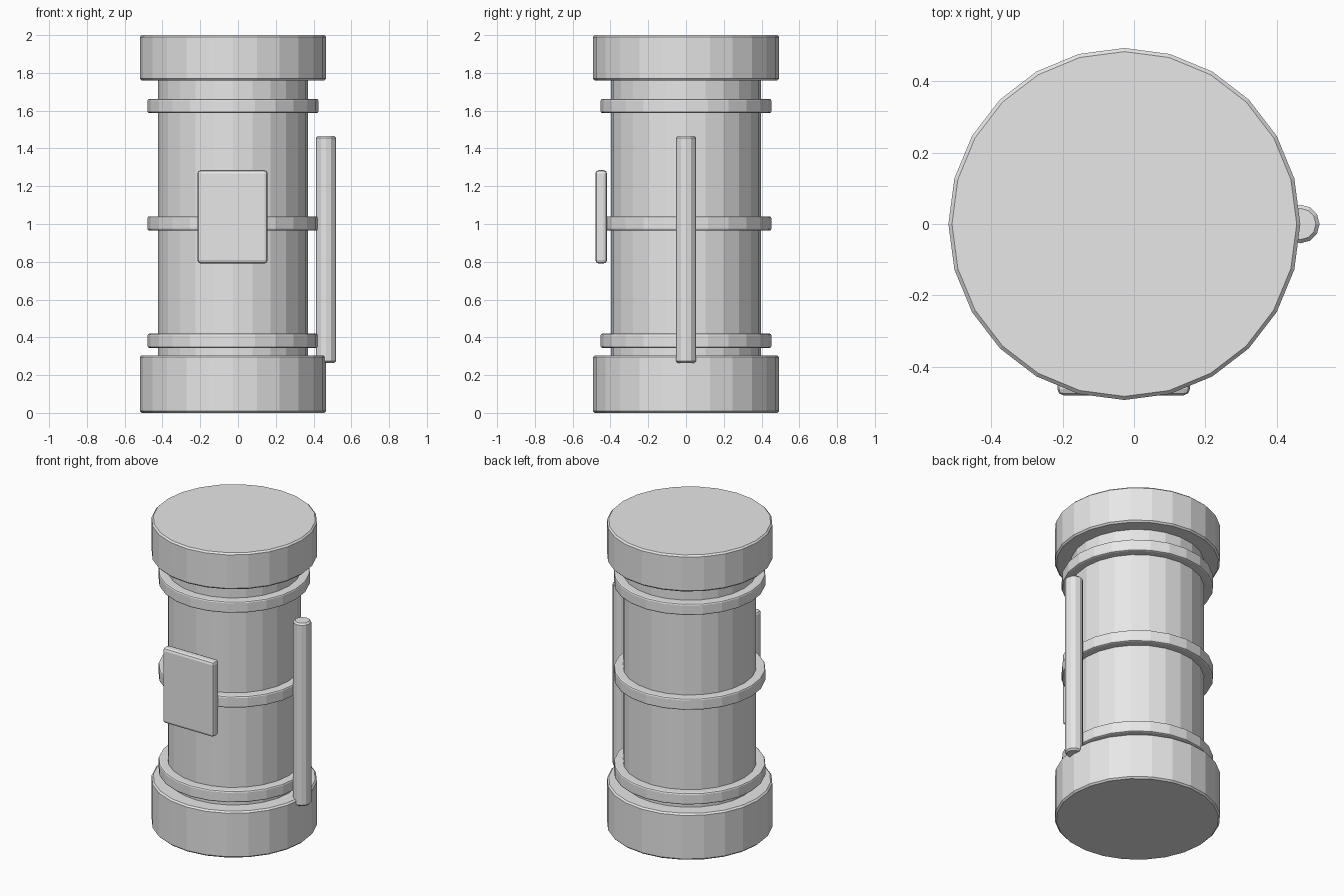
import bpy

if "Cube" in bpy.data.objects:
    bpy.data.objects.remove(bpy.data.objects["Cube"])

AXIS_X = -0.027  # the drum sits slightly left because the rod sticks out right

grey = bpy.data.materials.new("light_grey")
grey.diffuse_color = (0.8, 0.8, 0.8, 1)
grey.use_nodes = True
grey.node_tree.nodes["Principled BSDF"].inputs["Base Color"].default_value = grey.diffuse_color


def finish(name, bevel, segments):
    """Name the active object, colour it and soften its sharp edges."""
    ob = bpy.context.object
    ob.name = name
    ob.data.materials.append(grey)
    if bevel:
        mod = ob.modifiers.new("edge_bevel", 'BEVEL')
        mod.width = bevel
        mod.segments = segments
        mod.limit_method = 'ANGLE'
        mod.angle_limit = 0.8
    return ob


def cylinder(name, radius, z0, z1, x=AXIS_X, sides=24, bevel=0.01, segments=1):
    bpy.ops.mesh.primitive_cylinder_add(
        vertices=sides, radius=radius, depth=z1 - z0,
        location=(x, 0, (z0 + z1) / 2))
    return finish(name, bevel, segments)


# Main drum with its heavy end caps
cylinder("body", 0.397, 0.2, 1.85, bevel=0)
cylinder("base_cap", 0.493, 0.0, 0.305)
cylinder("top_cap", 0.493, 1.76, 2.0)

# Reinforcing bands
for name, z in (("lower_band", 0.382), ("middle_band", 1.003), ("upper_band", 1.625)):
    cylinder(name, 0.452, z - 0.038, z + 0.038, segments=2)

# Upright rod on the right side
cylinder("side_rod", 0.054, 0.265, 1.465, x=0.466, sides=12)

# Front panel
bpy.ops.mesh.primitive_cube_add(size=1, location=(-0.029, -0.449, 1.038))
bpy.context.object.scale = (0.372, 0.062, 0.494)
bpy.ops.object.transform_apply(location=False, rotation=False, scale=True)
finish("front_panel", 0.018, 2)
